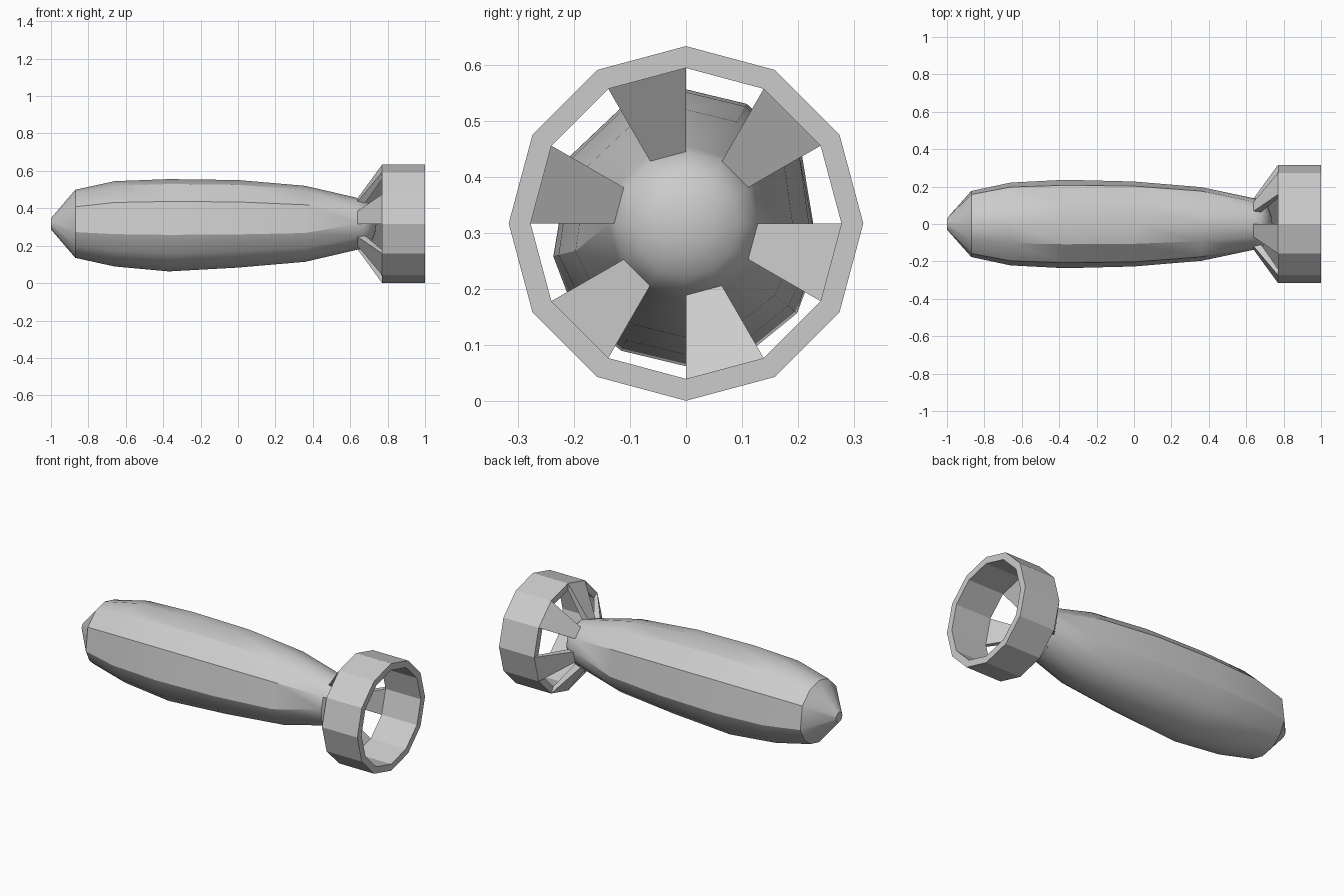
import bpy, bmesh
from math import sin, cos, radians

if "Cube" in bpy.data.objects:
    bpy.data.objects.remove(bpy.data.objects["Cube"])

CZ = 0.317
REG = [30 * i for i in range(12)]
# main casing section: sides sag slightly towards the fuller belly
SKEW = [-14, 30, 63, 90, 117, 150, 194, 219, 243, 270, 297, 321]


def pt(x, r, a):
    return (x, r * cos(radians(a)), CZ + r * sin(radians(a)))


def finish(name, bm, angle=None):
    bmesh.ops.recalc_face_normals(bm, faces=bm.faces)
    me = bpy.data.meshes.new(name)
    bm.to_mesh(me)
    bm.free()
    ob = bpy.data.objects.new(name, me)
    bpy.context.collection.objects.link(ob)
    if angle:
        bpy.ops.object.select_all(action='DESELECT')
        ob.select_set(True)
        bpy.context.view_layer.objects.active = ob
        bpy.ops.object.shade_smooth_by_angle(angle=radians(angle))
    return ob


def bridge(bm, a, b):
    for i in range(12):
        j = (i + 1) % 12
        bm.faces.new((a[i], a[j], b[j], b[i]))


# body: (x, radius, angles, belly bulge)
bm = bmesh.new()
stations = [(-1.0, 0.03, REG, 0), (-0.87, 0.182, SKEW, 0.0),
            (-0.66, 0.228, SKEW, 0.0), (-0.37, 0.239, SKEW, 0.065),
            (0.0, 0.234, SKEW, 0.0), (0.36, 0.203, SKEW, 0.0),
            (0.64, 0.138, REG, 0), (0.68, 0.128, REG, 0),
            (0.715, 0.095, REG, 0), (0.733, 0.05, REG, 0)]
rings = []
for x, r, angs, belly in stations:
    ring = []
    for a in angs:
        low = sin(radians(a)) < -0.5
        side = a in (-14, 194)
        k = 1 + (belly if low else belly * 0.3 if side else 0)
        ring.append(bm.verts.new(pt(x, r * k, a)))
    rings.append(ring)
for a, b in zip(rings, rings[1:]):
    bridge(bm, a, b)
bm.faces.new(rings[0])
tip = bm.verts.new((0.74, 0, CZ))
for i in range(12):
    bm.faces.new((rings[-1][i], rings[-1][(i + 1) % 12], tip))
finish("body", bm, 29.5)

# tail ring
bm = bmesh.new()
loops = [[bm.verts.new(pt(x, r, a)) for a in REG]
         for x, r in ((0.77, 0.316), (1.0, 0.316), (1.0, 0.277), (0.77, 0.277))]
for i in range(4):
    bridge(bm, loops[i], loops[(i + 1) % 4])
finish("tail_ring", bm)

# six struts joining the body end to the ring
for k in range(6):
    bm = bmesh.new()
    a, b = [[bm.verts.new(pt(x, r, 30 + 60 * k + d)) for x, r in
             ((0.64, 0.138), (0.77, 0.316), (0.77, 0.277), (0.68, 0.128))]
            for d in (0, 30)]
    bm.faces.new(a)
    bm.faces.new(b)
    for i in (0, 2):
        bm.faces.new((a[i], a[i + 1], b[(i + 1)], b[i]))
    finish("tail_strut_%d" % (k + 1), bm)
